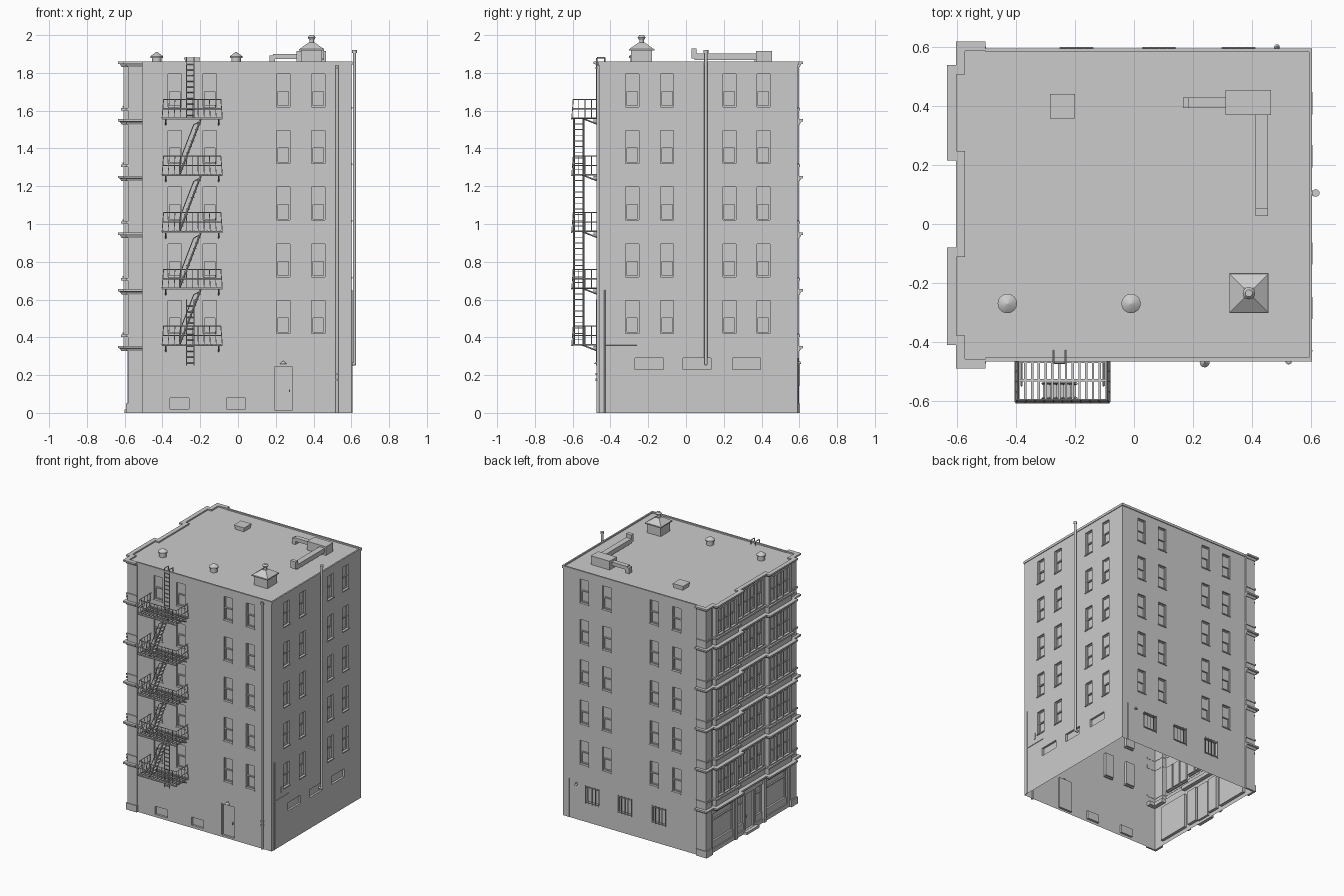
import bpy, bmesh, math
from mathutils import Vector, Matrix

if "Cube" in bpy.data.objects:
    bpy.data.objects.remove(bpy.data.objects["Cube"])

X0, BAY, X1, Y0, Y1, ROOF = -0.575, -0.605, 0.60, -0.46, 0.59, 1.85
FLOORS = [0.42 + 0.3 * i for i in range(5)]


def obj(name, bm, smooth=False):
    me = bpy.data.meshes.new(name)
    bm.to_mesh(me)
    bm.free()
    ob = bpy.data.objects.new(name, me)
    bpy.context.collection.objects.link(ob)
    if smooth:
        bpy.ops.object.select_all(action='DESELECT')
        ob.select_set(True)
        bpy.context.view_layer.objects.active = ob
        bpy.ops.object.shade_smooth_by_angle(angle=math.radians(40))
    return ob


def box(bm, x0, x1, y0, y1, z0, z1):
    m = Matrix.Translation(((x0 + x1) / 2, (y0 + y1) / 2, (z0 + z1) / 2))
    m = m @ Matrix.Diagonal((abs(x1 - x0), abs(y1 - y0), abs(z1 - z0), 1))
    bmesh.ops.create_cube(bm, size=1, matrix=m)


def rod(bm, a, b, r, n=6, r2=None):
    a, b = Vector(a), Vector(b)
    d = b - a
    m = Matrix.Translation((a + b) / 2) @ d.to_track_quat('Z', 'Y').to_matrix().to_4x4()
    bmesh.ops.create_cone(bm, cap_ends=True, segments=n, radius1=r,
                          radius2=r if r2 is None else r2, depth=d.length, matrix=m)


def pipe(bm, pts, r, n=10):
    for a, b in zip(pts, pts[1:]):
        rod(bm, a, b, r, n)
    for p in pts[1:-1]:
        bmesh.ops.create_uvsphere(bm, u_segments=n, v_segments=6, radius=r, matrix=Matrix.Translation(p))


def quad(bm, pts, n):
    f = bm.faces.new([bm.verts.new(p) for p in pts])
    f.normal_update()
    if f.normal.dot(Vector(n)) < 0:
        f.normal_flip()


shell, trim, bars = bmesh.new(), bmesh.new(), bmesh.new()


def wall(axis, pos, sign, c0, c1, z0, z1, holes=()):
    """Flat wall with recessed openings; holes are (c0, c1, z0, z1, kind)."""
    def P(c, o, z):
        return (c, pos + sign * o, z) if axis == 'x' else (pos + sign * o, c, z)

    def fit(bm, a, b, o0, o1, za, zb):
        p, q = P(a, o0, za), P(b, o1, zb)
        box(bm, p[0], q[0], p[1], q[1], za, zb)

    N = Vector(P(0, 1, 0)) - Vector(P(0, 0, 0))
    T = Vector(P(1, 0, 0)) - Vector(P(0, 0, 0))
    cs = sorted({c0, c1, *[h[0] for h in holes], *[h[1] for h in holes]})
    zs = sorted({z0, z1, *[h[2] for h in holes], *[h[3] for h in holes]})
    for a, b in zip(cs, cs[1:]):
        for c, d in zip(zs, zs[1:]):
            u, v = (a + b) / 2, (c + d) / 2
            if not any(h[0] < u < h[1] and h[2] < v < h[3] for h in holes):
                quad(shell, [P(a, 0, c), P(b, 0, c), P(b, 0, d), P(a, 0, d)], N)
    for a, b, c, d, kind in holes:
        e = -0.022 if kind in 'ws' else -0.015
        quad(shell, [P(a, e, c), P(b, e, c), P(b, e, d), P(a, e, d)], N)
        for u, s in ((a, 1), (b, -1)):
            quad(shell, [P(u, 0, c), P(u, e, c), P(u, e, d), P(u, 0, d)], T * s)
        for v, s in ((c, 1), (d, -1)):
            quad(shell, [P(a, 0, v), P(a, e, v), P(b, e, v), P(b, 0, v)], (0, 0, s))
        t = 0.007
        if kind in 'wsd':
            for u in (a, b - t):
                fit(trim, u, u + t, e, e + 0.01, c, d)
            fit(trim, a, b, e, e + 0.01, d - t, d)
        if kind == 'w':      # sash window, upper sash forward
            m = (c + d) / 2
            fit(trim, a, b, e, e + 0.006, m, d)
            fit(trim, a, b, e, e + 0.012, m - 0.005, m + 0.004)
            fit(trim, a, b, e, e + 0.01, c, c + t)
            fit(trim, a - 0.003, b + 0.003, -0.01, 0.006, c - 0.008, c)
        if kind == 's':      # shopfront with panelled base
            fit(trim, a, b, e, e + 0.014, c, c + 0.05)
            fit(trim, a, b, e, e + 0.01, d - 0.06, d - 0.05)
        if kind == 'd':
            m = (a + b) / 2
            fit(trim, m + 0.03, m + 0.036, e, e + 0.012, 0.11, 0.125)
        if kind == 'b':      # security bars
            for i in range(5):
                u = a + (b - a) * i / 4
                rod(bars, P(u, 0.008, c - 0.008), P(u, 0.008, d + 0.008), 0.003)
            for v in (c, d):
                rod(bars, P(a, 0.008, v), P(b, 0.008, v), 0.003)


def columns(cols):
    return [(c - 0.035, c + 0.035, z, z + 0.175, 'w') for c in cols for z in FLOORS]


# Plain walls: front, back, right
COLS = (-0.335, -0.15, 0.24, 0.425)
wall('x', Y0, -1, X0, X1, 0, ROOF, columns(COLS) + [(0.185, 0.295, 0.015, 0.25, 'd')]
     + [(c - 0.05, c + 0.05, 0.02, 0.08, 'p') for c in (-0.31, -0.01)])
wall('x', Y1, 1, X0, X1, 0, ROOF, columns(COLS)
     + [(c - 0.055, c + 0.055, 0.15, 0.265, 'b') for c in (0.355, 0.085, -0.195)])
wall('y', X1, 1, Y0, Y1, 0, ROOF, columns((-0.285, -0.10, 0.23, 0.41))
     + [(c - 0.075, c + 0.075, 0.23, 0.29, 'p') for c in (-0.195, 0.058, 0.32)])

# Street facade: ground floor shopfronts, then two projecting bays
wall('y', X0, -1, Y0, Y1, 0, 0.34, [
    (-0.37, -0.12, 0.03, 0.29, 's'), (0.255, 0.505, 0.03, 0.29, 's'),
    (-0.085, 0.0, 0.03, 0.29, 's'), (0.015, 0.12, 0.02, 0.29, 'd'), (0.135, 0.22, 0.03, 0.29, 's')])
for x, a, b, n in ((X0, Y0, -0.38, 0), (BAY, -0.38, -0.11, 3), (X0, -0.11, 0.245, 4),
                   (BAY, 0.245, 0.51, 3), (X0, 0.51, Y1, 0)):
    w = (b - a - 0.04) / max(n, 1)
    wall('y', x, -1, a, b, 0.34, ROOF,
         [(a + 0.026 + w * i, a + 0.014 + w * (i + 1), z + 0.005, z + 0.19, 'w')
          for i in range(n) for z in FLOORS])
    if x == BAY:
        wall('x', a, -1, BAY, X0, 0.34, ROOF)
        wall('x', b, 1, BAY, X0, 0.34, ROOF)


def path(d):
    """Facade outline pushed outward by d."""
    pts = [(-0.505, Y0 - d), (X0 - d, Y0 - d)]
    for a, b in ((-0.38, -0.11), (0.245, 0.51)):
        pts += [(X0 - d, a - d), (BAY - d, a - d), (BAY - d, b + d), (X0 - d, b + d)]
    return pts + [(X0 - d, Y1 + d), (-0.505, Y1 + d)]


# Roof deck
f = shell.faces.new([shell.verts.new((x, y, ROOF)) for x, y in path(0) + [(X1, Y1), (X1, Y0)]])
f.normal_update()
if f.normal.z < 0:
    f.normal_flip()
bmesh.ops.remove_doubles(shell, verts=shell.verts[:], dist=1e-5)
obj("building_shell", shell)
obj("window_and_door_frames", trim)

# Cornices and sill courses swept along the facade
mould = bmesh.new()


def sweep(profile):
    rings = [[mould.verts.new((x, y, z)) for x, y in path(d)] for d, z in profile]
    faces = [mould.faces.new([r[0] for r in rings]), mould.faces.new([r[-1] for r in rings])]
    for r, s in zip(rings, rings[1:] + rings[:1]):
        faces += [mould.faces.new([r[i], r[i + 1], s[i + 1], s[i]]) for i in range(len(r) - 1)]
    bmesh.ops.recalc_face_normals(mould, faces=faces)


for i in range(6):
    z, inner = (1.86 if i == 5 else 0.355 + 0.3 * i), (-0.03 if i == 0 else -0.002)
    sweep([(inner, z - 0.028), (0.012, z - 0.028), (0.02, z - 0.014), (0.03, z - 0.012),
           (0.03, z), (inner, z)])
for z in FLOORS:
    sweep([(-0.002, z - 0.018), (0.014, z - 0.018), (0.014, z - 0.006), (-0.002, z - 0.006)])
obj("cornices", mould)

# Corner piers, shopfront pilasters, door step
bm = bmesh.new()
for y, s in ((Y0, -1), (Y1, 1)):
    for x0, x1, out, z0, z1 in ((-0.583, -0.505, 0.008, 0, 1.84), (-0.592, -0.503, 0.013, 0, 0.05)):
        box(bm, x0, x1, y, y + s * out, z0, z1)
        box(bm, x0, X0, y + s * out, y - s * 0.065, z0, z1)
for y in (-0.10, 0.238):
    box(bm, -0.585, X0, y - 0.013, y + 0.013, 0, 0.33)
box(bm, -0.60, X0, -0.005, 0.14, 0, 0.018)
obj("piers_and_step", bm)

# Roof edge trim
bm = bmesh.new()
box(bm, -0.505, 0.605, Y0 - 0.006, Y0 + 0.006, 1.842, 1.86)
box(bm, -0.505, 0.605, Y1 - 0.006, Y1 + 0.006, 1.842, 1.86)
box(bm, 0.594, 0.605, Y0, Y1, 1.842, 1.86)
obj("roof_edge", bm)

# Roof vents
bm = bmesh.new()
for x in (-0.43, -0.01):
    rod(bm, (x, -0.27, ROOF), (x, -0.27, 1.884), 0.025, 16)
    rod(bm, (x, -0.27, 1.88), (x, -0.27, 1.888), 0.033, 16)
    rod(bm, (x, -0.27, 1.888), (x, -0.27, 1.91), 0.033, 16, 0.004)
obj("roof_vents", bm, True)

# Vent house with pyramid roof and finial
bm = bmesh.new()
cx, cy = 0.39, -0.235
box(bm, cx - 0.056, cx + 0.056, cy - 0.056, cy + 0.056, ROOF, 1.922)
box(bm, cx - 0.066, cx + 0.066, cy - 0.068, cy + 0.068, 1.918, 1.926)
bmesh.ops.create_cone(bm, cap_ends=True, segments=4, radius1=0.092, radius2=0.024, depth=0.034,
                      matrix=Matrix.Translation((cx, cy, 1.943)) @ Matrix.Rotation(math.pi / 4, 4, 'Z'))
rod(bm, (cx, cy, 1.955), (cx, cy, 1.98), 0.012, 12)
rod(bm, (cx, cy, 1.976), (cx, cy, 1.988), 0.014, 12, 0.021)
rod(bm, (cx, cy, 1.988), (cx, cy, 2.0), 0.021, 12, 0.012)
obj("vent_house", bm)

# Roof hatch and ventilation duct
bm = bmesh.new()
box(bm, -0.28, -0.205, 0.363, 0.437, ROOF, 1.872)
box(bm, -0.285, -0.2, 0.358, 0.442, 1.87, 1.882)
obj("roof_hatch", bm)
bm = bmesh.new()
box(bm, 0.31, 0.465, 0.37, 0.455, ROOF, 1.915)
box(bm, 0.185, 0.31, 0.394, 0.43, 1.874, 1.9)
box(bm, 0.167, 0.197, 0.394, 0.43, ROOF, 1.893)
box(bm, 0.412, 0.455, 0.045, 0.37, 1.868, 1.902)
box(bm, 0.412, 0.455, 0.028, 0.055, 1.875, 1.93)
obj("ventilation_duct", bm)

# Flue, drainpipe, conduits
bm = bmesh.new()
pipe(bm, [(0.595, 0.105, 0.26), (0.617, 0.105, 0.26), (0.617, 0.105, 1.91)], 0.009)
rod(bm, (0.617, 0.105, 1.905), (0.617, 0.105, 1.92), 0.013, 10)
pipe(bm, [(0.525, -0.466, 0), (0.525, -0.466, 1.84)], 0.008)
for z in (0.17, 0.2, 1.82):
    rod(bm, (0.525, -0.466, z), (0.525, -0.466, z + 0.012), 0.012)
pipe(bm, [(0.602, -0.43, 0), (0.602, -0.43, 0.65)], 0.004, 6)
pipe(bm, [(0.602, -0.43, 0.36), (0.602, -0.26, 0.36)], 0.003, 6)
pipe(bm, [(0.55, 0.592, 0), (0.55, 0.592, 0.29)], 0.004, 6)
box(bm, 0.6, 0.605, -0.35, -0.34, 0.395, 0.44)
obj("pipes", bm, True)

# Wall lamps
bm = bmesh.new()
for x, y, s in ((0.24, Y0, -1), (0.485, Y1, 1)):
    rod(bm, (x, y, 0.272), (x, y + s * 0.012, 0.272), 0.004)
    rod(bm, (x, y + s * 0.01, 0.26), (x, y + s * 0.01, 0.275), 0.017 if s < 0 else 0.01, 12, 0.003)
obj("wall_lamps", bm, True)

# Fire escape platforms, railings, brackets and stairs
XA, XB, YF = -0.402, -0.083, -0.605
for i, z in enumerate([0.36 + 0.3 * k for k in range(5)]):
    for k in range(14):
        x = XA + 0.01 + (XB - XA - 0.02) * k / 13
        box(bars, x - 0.004, x + 0.004, YF, Y0, z, z + 0.005)
    for y in (YF, -0.53, -0.468):
        box(bars, XA, XB, y - 0.004, y + 0.004, z - 0.007, z)
    for h, g in ((0.0, 0.0), (0.05, 0.004), (0.1, 0.008)):
        a, b, f = XA + g, XB - g, YF + g
        for p, q in (((a, f), (b, f)), ((a, f), (a, Y0)), ((b, f), (b, Y0))):
            rod(bars, (*p, z + h), (*q, z + h), 0.003, 4)
    for k in range(11):
        t = k / 10
        rod(bars, (XA + (XB - XA) * t, YF, z - 0.005),
            (XA + 0.008 + (XB - XA - 0.016) * t, YF + 0.008, z + 0.1), 0.0022, 4)
    for x, s in ((XA, 1), (XB, -1)):
        for y in (-0.57, -0.535, -0.5, -0.466):
            rod(bars, (x, y, z), (x + s * 0.008, y, z + 0.1), 0.0022, 4)
        rod(bars, (x + s * 0.02, -0.55, z), (x + s * 0.02, Y0, z - 0.035), 0.004, 4)
    if i < 4:
        for y in (-0.592, -0.542):
            rod(bars, (-0.31, y, z), (-0.195, y, z + 0.3), 0.005, 4)
            pipe(bars, [(-0.31, y, z), (-0.308, y, z + 0.075), (-0.235, y, z + 0.265),
                        (-0.2, y, z + 0.285)], 0.0025, 4)
        for k in range(1, 10):
            t = k / 10
            x = -0.31 + 0.115 * t
            box(bars, x - 0.01, x + 0.01, -0.592, -0.542, z + 0.3 * t - 0.002, z + 0.3 * t + 0.002)

# Drop ladder and roof ladder
for z0, z1 in ((0.25, 0.6), (1.56, 1.88)):
    for x in (-0.273, -0.233):
        rod(bars, (x, -0.472, z0), (x, -0.472, z1), 0.0035)
        if z1 > 1:
            pipe(bars, [(x, -0.472, z1), (x, -0.43, z1), (x, -0.43, ROOF)], 0.0035, 6)
    for k in range(int((z1 - z0) / 0.03)):
        z = z0 + 0.015 + 0.03 * k
        rod(bars, (-0.273, -0.472, z), (-0.233, -0.472, z), 0.0025, 4)
obj("fire_escape_and_bars", bars)
